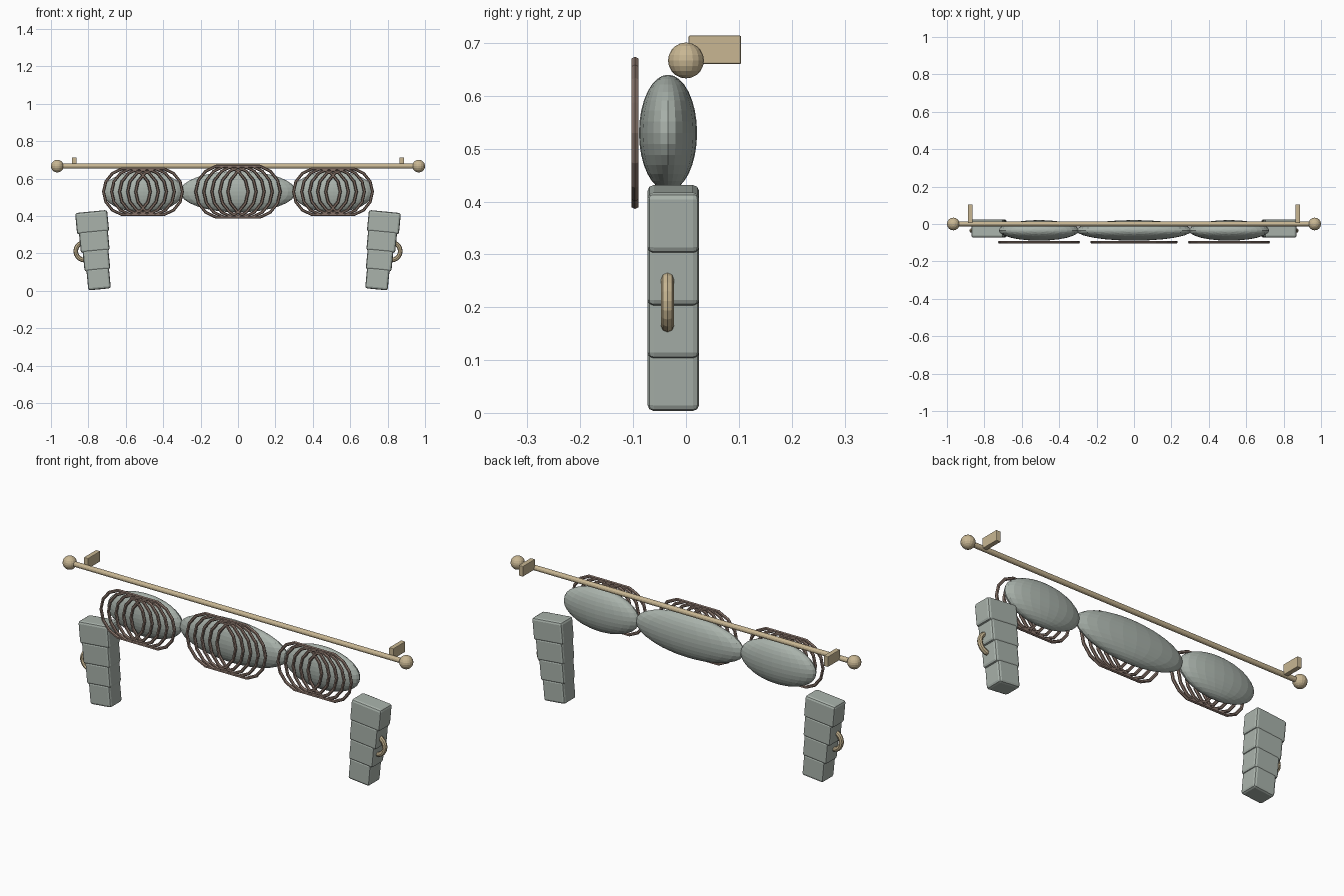
import bpy
from math import radians, pi

if "Cube" in bpy.data.objects:
    bpy.data.objects.remove(bpy.data.objects["Cube"])


def material(name, rgb):
    m = bpy.data.materials.new(name)
    m.diffuse_color = (*rgb, 1)
    m.use_nodes = True
    m.node_tree.nodes["Principled BSDF"].inputs["Base Color"].default_value = m.diffuse_color
    return m


CLOTH = material("cloth", (0.40, 0.45, 0.41))
BRASS = material("brass", (0.58, 0.47, 0.29))
TRIM = material("trim", (0.24, 0.17, 0.14))


def finish(name, mat):
    ob = bpy.context.object
    ob.name = name
    ob.data.materials.append(mat)
    return ob


def ball(name, loc, scale, mat, seg=20, rings=12):
    bpy.ops.mesh.primitive_uv_sphere_add(segments=seg, ring_count=rings, radius=1, location=loc)
    ob = finish(name, mat)
    ob.scale = scale
    return ob


def box(name, loc, size, mat, bevel, tilt=0):
    bpy.ops.mesh.primitive_cube_add(size=1, location=loc, rotation=(0, tilt, 0))
    ob = finish(name, mat)
    ob.scale = size
    bpy.ops.object.transform_apply(location=False, rotation=False, scale=True)
    mod = ob.modifiers.new("bevel", "BEVEL")
    mod.width = bevel
    mod.segments = 2
    return ob


def ring(name, loc, major, minor, mat, seg, sides=8):
    bpy.ops.mesh.primitive_torus_add(location=loc, rotation=(pi / 2, 0, 0),
                                     major_radius=major, minor_radius=minor,
                                     major_segments=seg, minor_segments=sides)
    return finish(name, mat)


# curtain rod
bpy.ops.mesh.primitive_cylinder_add(vertices=12, radius=0.013, depth=1.93,
                                    location=(0, 0, 0.667), rotation=(0, pi / 2, 0))
finish("rod", BRASS)

# swags with overlapping fold rings on the front
for name, x, half, radius in (("left", -0.508, 0.215, 0.125),
                              ("centre", 0, 0.31, 0.14),
                              ("right", 0.508, 0.215, 0.125)):
    ball(name + "_swag", (x, -0.034, 0.53), (half, 0.055, 0.11), CLOTH, 24, 16)
    for i in range(5):
        ring(f"{name}_fold_{i + 1}", (x + (i - 2) * 0.043, -0.0965, 0.53),
             radius, 0.008, TRIM, 14, 6)

for side, s in (("left", -1), ("right", 1)):
    # finial and wall bracket
    ball(side + "_finial", (s * 0.966, 0, 0.667), (0.034,) * 3, BRASS, 16, 10)
    box(side + "_bracket", (s * 0.876, 0.0545, 0.687), (0.025, 0.1, 0.054), BRASS, 0.003)
    # tapering, tilted tail of four stacked pleats
    for i in range(4):
        box(f"{side}_tail_{i + 1}",
            (s * (0.78 - 0.0115 * i), -0.024, 0.367 - 0.1005 * i),
            (0.172 - 0.017 * i, 0.098, 0.115), CLOTH, 0.012, s * radians(5.5))
    # tieback ring
    ring(side + "_tieback", (s * 0.82, -0.035, 0.212), 0.0475, 0.0125, BRASS, 20, 8)
